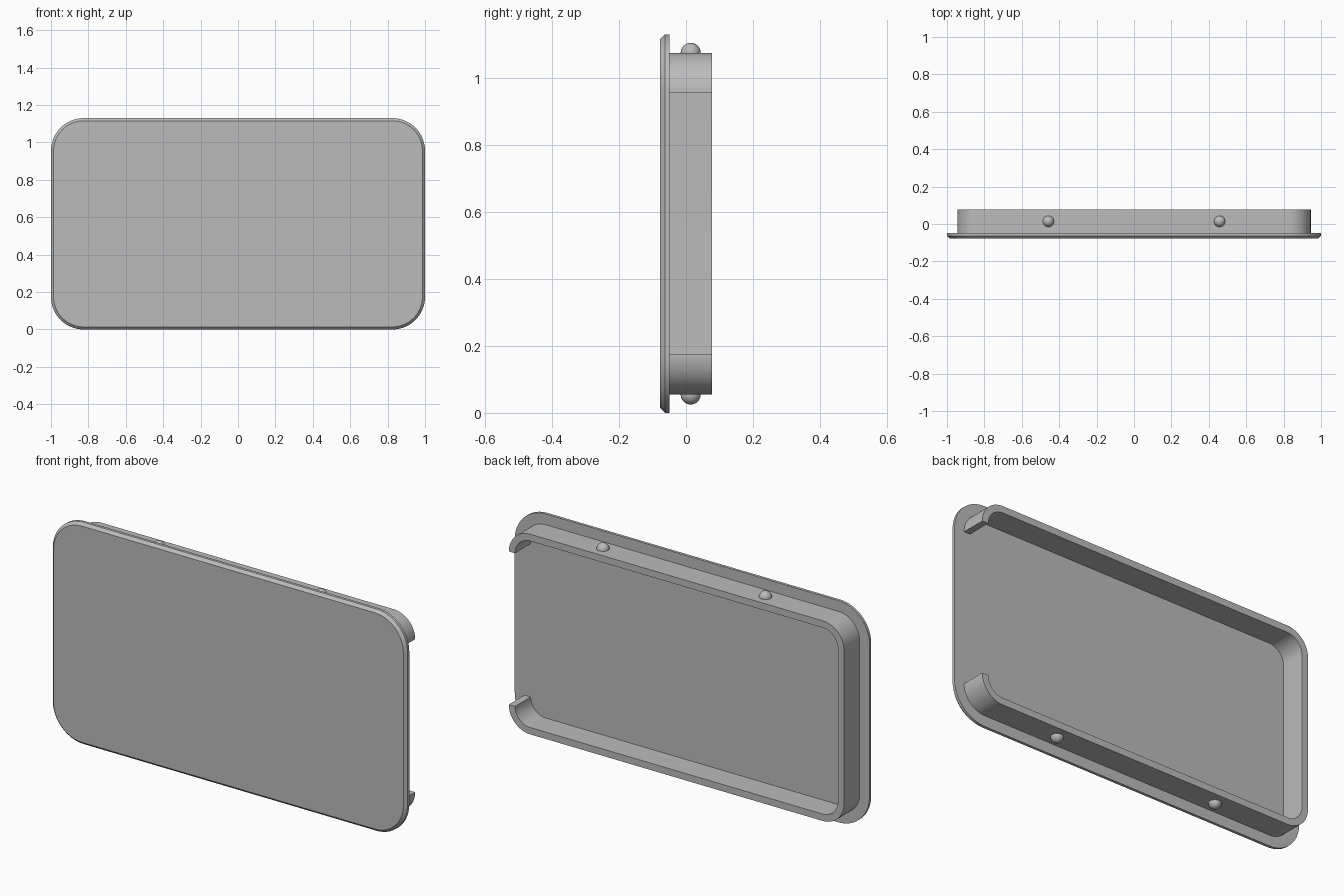
import bpy, bmesh, math

old = bpy.data.objects.get("Cube")
if old:
    bpy.data.objects.remove(old, do_unlink=True)

HEIGHT = 1.13
MID = HEIGHT / 2
FRONT, SEAM, BACK = -0.077, -0.049, 0.077   # depth levels along y
CHAMFER = 0.014
RIM_GAP = 0.055                             # wall set in from the plate edge
THICK = 0.035
RADIUS = 0.175
SEGMENTS = 20

grey = bpy.data.materials.new("plain grey")
grey.use_nodes = True
grey.diffuse_color = (0.5, 0.5, 0.5, 1)
grey.node_tree.nodes["Principled BSDF"].inputs["Base Color"].default_value = grey.diffuse_color


def outline(inset):
    """Rounded rectangle (x, z), from the lower +x corner round the -x side to the upper +x corner."""
    r = RADIUS - inset
    cx, cz = 1 - RADIUS, MID - RADIUS
    points = []
    corners = [(1, -1, 0), (-1, -1, -90), (-1, 1, -180), (1, 1, -270)]
    for sx, sz, start in corners:
        for i in range(SEGMENTS + 1):
            a = math.radians(start - 90 * i / SEGMENTS)
            points.append((sx * cx + r * math.cos(a), MID + sz * cz + r * math.sin(a)))
    return points


def finish(name, bm):
    bmesh.ops.recalc_face_normals(bm, faces=bm.faces)
    mesh = bpy.data.meshes.new(name)
    bm.to_mesh(mesh)
    bm.free()
    mesh.materials.append(grey)
    obj = bpy.data.objects.new(name, mesh)
    bpy.context.collection.objects.link(obj)
    bpy.ops.object.select_all(action='DESELECT')
    obj.select_set(True)
    bpy.context.view_layer.objects.active = obj
    bpy.ops.object.shade_smooth_by_angle(angle=math.radians(30))
    return obj


def loops_at(bm, sections):
    return [[bm.verts.new((x, y, z)) for x, z in outline(inset)] for inset, y in sections]


def bridge(bm, a, b, closed):
    n = len(a)
    for i in range(n if closed else n - 1):
        j = (i + 1) % n
        bm.faces.new((a[i], a[j], b[j], b[i]))


# Front plate with a chamfered front edge
bm = bmesh.new()
rings = loops_at(bm, [(CHAMFER, FRONT), (0, FRONT + CHAMFER), (0, SEAM)])
for a, b in zip(rings, rings[1:]):
    bridge(bm, a, b, True)
bm.faces.new(rings[0])
bm.faces.new(rings[-1])
finish("front_plate", bm)

# Rear wall, open along the straight part of the +x side
bm = bmesh.new()
inner = RIM_GAP + THICK
rails = loops_at(bm, [(RIM_GAP, SEAM), (RIM_GAP, BACK), (inner, BACK), (inner, SEAM)])
for k in range(4):
    bridge(bm, rails[k], rails[(k + 1) % 4], False)
for end in (0, -1):
    bm.faces.new([rail[end] for rail in rails])
finish("rear_wall", bm)

# Round snap bumps on the top and bottom of the wall
for level, z in (("top", HEIGHT - RIM_GAP), ("bottom", RIM_GAP)):
    for side, x in (("left", 0.458), ("right", -0.458)):
        bm = bmesh.new()
        bmesh.ops.create_uvsphere(bm, u_segments=32, v_segments=16, radius=0.03)
        bump = finish(f"{level}_{side}_bump", bm)
        bump.location = (x, 0.014, z)
